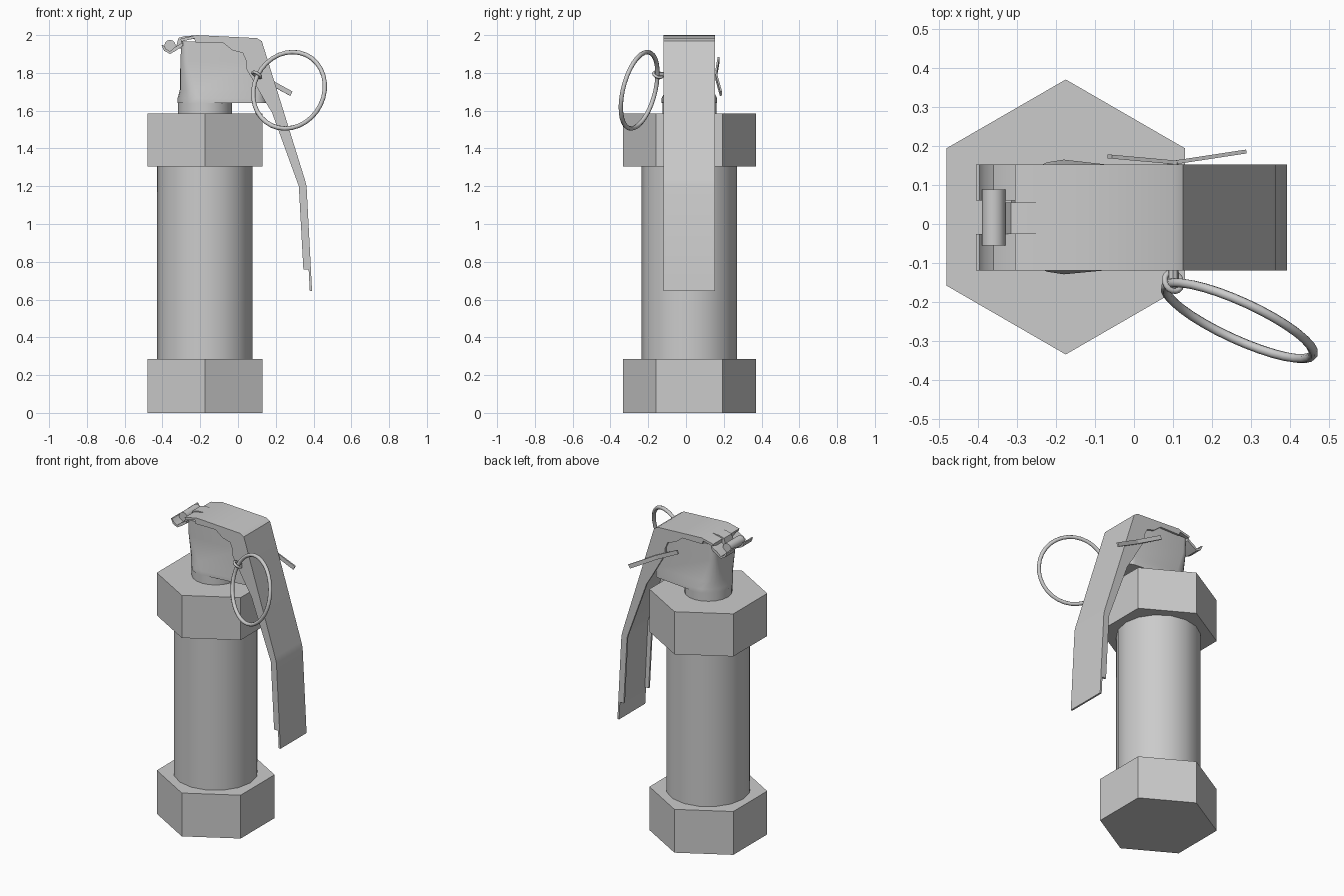
import bpy, bmesh, math
from mathutils import Vector

if "Cube" in bpy.data.objects:
    bpy.data.objects.remove(bpy.data.objects["Cube"])

AX, AY = -0.175, 0.018          # body axis
Y0, Y1 = -0.119, 0.153          # lever side limits


def smooth(obj, angle=35):
    bpy.ops.object.select_all(action='DESELECT')
    obj.select_set(True)
    bpy.context.view_layer.objects.active = obj
    bpy.ops.object.shade_smooth_by_angle(angle=math.radians(angle))


def from_bmesh(name, bm):
    bmesh.ops.recalc_face_normals(bm, faces=bm.faces)
    me = bpy.data.meshes.new(name)
    bm.to_mesh(me)
    bm.free()
    obj = bpy.data.objects.new(name, me)
    bpy.context.collection.objects.link(obj)
    return obj


def prism(name, pts, y0, y1):
    """Extrude an x-z outline along y."""
    bm = bmesh.new()
    face = bm.faces.new([bm.verts.new((x, y0, z)) for x, z in pts])
    ext = bmesh.ops.extrude_face_region(bm, geom=[face])['geom']
    bmesh.ops.translate(bm, vec=(0, y1 - y0, 0),
                        verts=[v for v in ext if isinstance(v, bmesh.types.BMVert)])
    obj = from_bmesh(name, bm)
    smooth(obj, 40)
    return obj


def cylinder(name, r, z0, z1, n):
    bpy.ops.mesh.primitive_cylinder_add(vertices=n, radius=r, depth=z1 - z0,
                                        location=(AX, AY, (z0 + z1) / 2))
    obj = bpy.context.object
    obj.name = name
    return obj


def rod(name, p, q, r, n=12):
    p, q = Vector(p), Vector(q)
    bpy.ops.mesh.primitive_cylinder_add(vertices=n, radius=r, depth=(q - p).length,
                                        location=(p + q) / 2)
    obj = bpy.context.object
    obj.name = name
    obj.rotation_euler = (q - p).to_track_quat('Z', 'Y').to_euler()
    smooth(obj)


def ring(name, loc, normal, R, r, n, m):
    bpy.ops.mesh.primitive_torus_add(major_radius=R, minor_radius=r, major_segments=n,
                                     minor_segments=m, location=loc)
    obj = bpy.context.object
    obj.name = name
    obj.rotation_euler = Vector(normal).to_track_quat('Z', 'Y').to_euler()
    smooth(obj, 80)


def section(x0, x1, hl, hr, rl, rr, steps=5):
    """Rounded outline with separate left and right widths and corner radii."""
    corners = [(x1 - rr, hr - rr, rr, 0), (x0 + rl, hl - rl, rl, 90),
               (x0 + rl, rl - hl, rl, 180), (x1 - rr, rr - hr, rr, 270)]
    out = []
    for cx, cy, r, a0 in corners:
        for i in range(steps + 1):
            a = math.radians(a0 + 90 * i / steps)
            out.append((cx + r * math.cos(a), AY + cy + r * math.sin(a)))
    return out


# Hexagonal end caps, tube body and neck
cylinder("bottom_hex_cap", 0.3525, 0, 0.285, 6)
cylinder("top_hex_cap", 0.3525, 1.305, 1.585, 6)
smooth(cylinder("body_tube", 0.2525, 0.28, 1.31, 16))
smooth(cylinder("neck", 0.143, 1.58, 1.645, 20))

# Fuze head, lofted from a round flange to a squared block
loops = [(1.64, (-0.320, 0.150, 0.147, 0.115, 0.140, 0.05)),
         (1.665, (-0.320, 0.150, 0.147, 0.115, 0.140, 0.05)),
         (1.71, (-0.308, 0.145, 0.126, 0.120, 0.090, 0.04)),
         (1.86, (-0.305, 0.120, 0.122, 0.122, 0.040, 0.03)),
         (1.965, (-0.300, 0.100, 0.122, 0.122, 0.030, 0.02))]
bm = bmesh.new()
rings = [[bm.verts.new((x, y, z)) for x, y in section(*p)] for z, p in loops]
for a, b in zip(rings, rings[1:]):
    for i in range(len(a)):
        j = (i + 1) % len(a)
        bm.faces.new((a[i], a[j], b[j], b[i]))
bm.faces.new(rings[0])
bm.faces.new(rings[-1])
smooth(from_bmesh("fuze_head", bm), 45)

# Lever: bent plate with a folded flange on each side
outer = [(-0.305, 1.98), (-0.22, 2.0), (0.10, 1.984), (0.126, 1.968), (0.354, 1.235),
         (0.363, 1.20), (0.392, 0.645)]
inner = [(0.380, 0.645), (0.351, 1.20), (0.342, 1.23), (0.116, 1.958), (0.098, 1.970),
         (-0.22, 1.985), (-0.30, 1.965)]
prism("lever_plate", outer + inner, Y0, Y1)
flange = [(-0.235, 1.994)] + outer[1:6] + [
    (0.386, 0.76), (0.346, 0.76), (0.322, 1.20), (0.18, 1.59), (0.14, 1.655), (0.045, 1.82),
    (0.045, 1.86), (0.025, 1.905), (-0.03, 1.92), (-0.08, 1.96), (-0.225, 1.96)]
for name, y in (("lever_flange_front", Y0), ("lever_flange_back", Y1 - 0.013)):
    prism(name, flange, y, y + 0.013)

# Hinge: two curled hooks, the hinge rod and the centre lug
hook = [(-0.405, 1.948), (-0.392, 1.918), (-0.36, 1.900), (-0.328, 1.918), (-0.29, 1.945),
        (-0.29, 1.962), (-0.335, 1.936), (-0.36, 1.914), (-0.383, 1.928), (-0.396, 1.948)]
prism("hinge_hook_front", hook, Y0, -0.025)
prism("hinge_hook_back", hook, 0.06, Y1)
rod("hinge_rod", (-0.36, -0.055, 1.945), (-0.36, 0.088, 1.945), 0.03)
prism("hinge_lug", [(-0.33, 1.93), (-0.315, 1.985), (-0.28, 1.995), (-0.22, 1.998),
                    (-0.22, 1.98), (-0.29, 1.975), (-0.30, 1.93)], -0.025, 0.055)

# Safety pin with splayed legs, eye and pull ring
rod("safety_pin", (0.10, -0.14, 1.79), (0.10, 0.162, 1.79), 0.014, 8)
for name, tip in (("pin_leg_right", (0.282, 0.185, 1.69)), ("pin_leg_left", (-0.062, 0.173, 1.872))):
    p, q = Vector((0.105, 0.158, 1.787)), Vector(tip)
    bpy.ops.mesh.primitive_cube_add(size=1, location=(p + q) / 2)
    leg = bpy.context.object
    leg.name = name
    leg.scale = ((q - p).length, 0.010, 0.026)
    d = q - p
    leg.rotation_euler = d.to_track_quat('X', 'Z').to_euler()
ring("pin_eye", (0.10, -0.148, 1.79), (0.5, 0.3, 0.8), 0.025, 0.008, 16, 6)
ring("pull_ring", (0.27, -0.248, 1.708), (-0.46, -1, 0.26), 0.208, 0.012, 32, 8)
